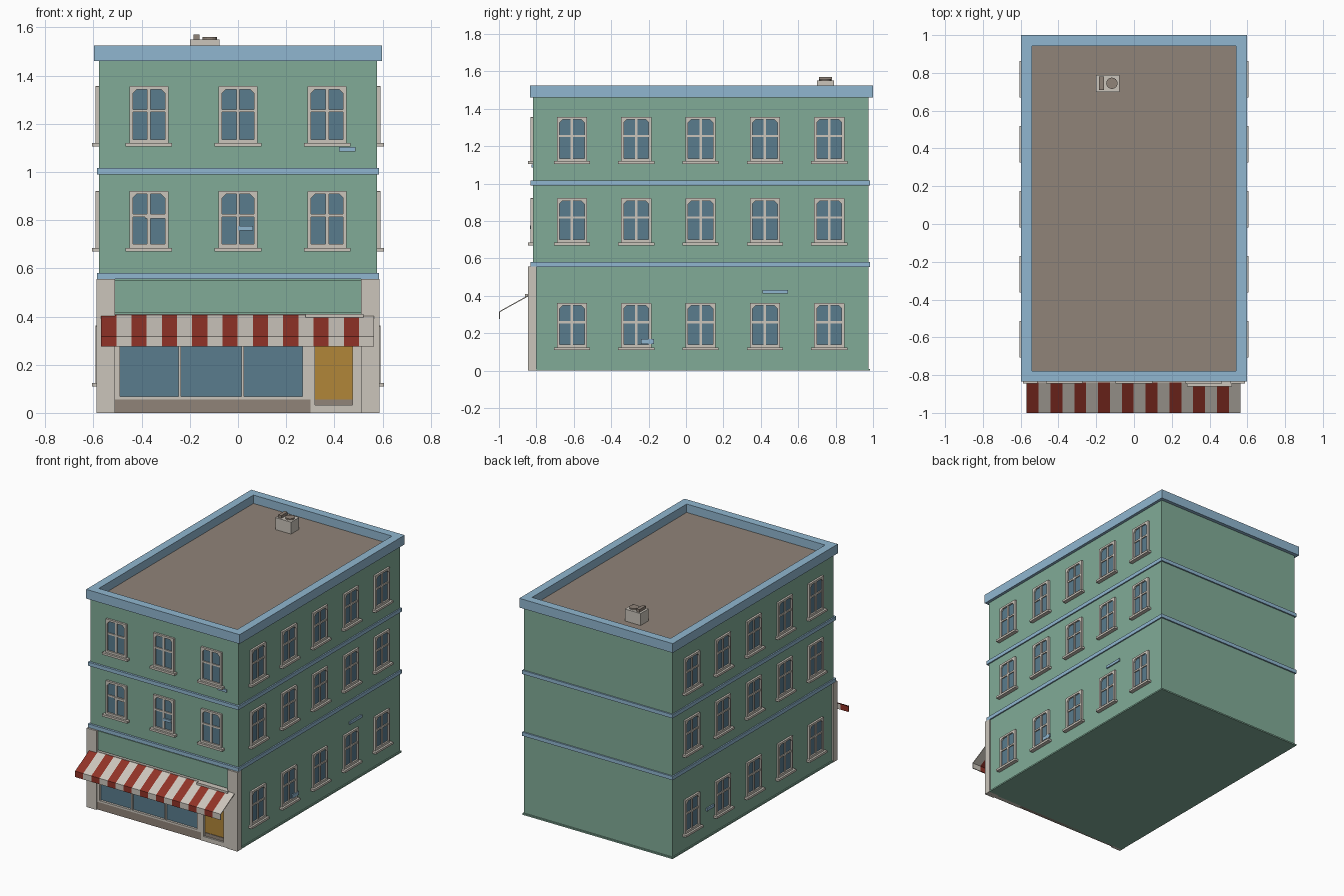
import bpy, bmesh, math
from mathutils import Matrix

if "Cube" in bpy.data.objects:
    bpy.data.objects.remove(bpy.data.objects["Cube"], do_unlink=True)


def material(name, rgb):
    m = bpy.data.materials.new(name)
    m.use_nodes = True
    m.diffuse_color = (*rgb, 1)
    m.node_tree.nodes["Principled BSDF"].inputs["Base Color"].default_value = (*rgb, 1)
    return m


GREEN = material("green wall", (0.22, 0.41, 0.31))
CREAM = material("cream trim", (0.60, 0.56, 0.50))
BLUE = material("pale blue trim", (0.28, 0.47, 0.63))
GLASS = material("blue glass", (0.10, 0.20, 0.27))
RED = material("red cloth", (0.28, 0.032, 0.02))
GOLD = material("ochre door", (0.44, 0.24, 0.04))
BROWN = material("brown roof", (0.28, 0.23, 0.19))


def make_mesh(name, bm, *mats):
    bmesh.ops.recalc_face_normals(bm, faces=bm.faces)
    me = bpy.data.meshes.new(name)
    bm.to_mesh(me)
    bm.free()
    for m in mats:
        me.materials.append(m)
    return me


def add_object(name, me):
    ob = bpy.data.objects.new(name, me)
    bpy.context.collection.objects.link(ob)
    return ob


def finish(name, bm, *mats):
    return add_object(name, make_mesh(name, bm, *mats))


def add_box(bm, x0, x1, y0, y1, z0, z1, mat=0):
    size = Matrix.Diagonal((x1 - x0, y1 - y0, z1 - z0, 1))
    mid = Matrix.Translation(((x0 + x1) / 2, (y0 + y1) / 2, (z0 + z1) / 2))
    verts = bmesh.ops.create_cube(bm, size=1, matrix=mid @ size)["verts"]
    for f in {f for v in verts for f in v.link_faces}:
        f.material_index = mat


def box(name, mat, *bounds):
    bm = bmesh.new()
    add_box(bm, *bounds)
    finish(name, bm, mat)


# Walls, plinth and floor bands
W, FRONT, BACK = 0.577, -0.817, 0.975
box("walls", GREEN, -W, W, FRONT, BACK, 0, 1.462)
box("plinth", GREEN, -0.585, 0.585, FRONT - 0.008, 0.985, 0, 0.01)
for name, z in (("lower_band", 0.555), ("upper_band", 0.99)):
    box(name, BLUE, -0.586, 0.586, -0.832, 0.985, z, z + 0.026)

# Cornice: four walls around the flat roof
bm = bmesh.new()
for x0, x1 in ((-0.597, -0.539), (0.539, 0.597)):
    add_box(bm, x0, x1, -0.835, 1.0, 1.46, 1.525)
for y0, y1 in ((-0.835, -0.777), (0.942, 1.0)):
    add_box(bm, -0.539, 0.539, y0, y1, 1.46, 1.525)
finish("cornice", bm, BLUE)
box("flat_roof", BROWN, -0.539, 0.539, -0.777, 0.942, 1.46, 1.466)

# Roof unit with slot and fan
bm = bmesh.new()
add_box(bm, -0.2, -0.077, 0.70, 0.79, 1.46, 1.55)
add_box(bm, -0.184, -0.160, 0.71, 0.78, 1.55, 1.57, 1)
fan = bmesh.ops.create_cone(bm, cap_ends=True, segments=16, radius1=0.03, radius2=0.03, depth=0.01,
                            matrix=Matrix.Translation((-0.117, 0.745, 1.555)))
for f in {f for v in fan["verts"] for f in v.link_faces}:
    f.material_index = 1
finish("roof_unit", bm, CREAM, BROWN)


# Window: frame ring with cut top corners, bars, sill and glass
def outline(half, low, high, cut):
    right = [(half, low), (half, high - cut), (half - cut, high)]
    return right + [(-x, z) for x, z in reversed(right)]


bm = bmesh.new()
outer, inner = outline(0.081, 0.012, 0.252, 0.003), outline(0.066, 0.03, 0.238, 0.016)
rings = [[bm.verts.new((x, y, z)) for x, z in pts]
         for y, pts in ((0, outer), (-0.014, outer), (-0.014, inner), (0, inner))]
for a, b in zip(rings, rings[1:]):
    for i in range(len(a)):
        j = (i + 1) % len(a)
        bm.faces.new((a[i], a[j], b[j], b[i]))
add_box(bm, -0.007, 0.007, -0.010, 0, 0.03, 0.238)
add_box(bm, -0.066, 0.066, -0.010, 0, 0.143, 0.155)
add_box(bm, -0.097, 0.097, -0.028, 0, 0, 0.015)
add_box(bm, -0.068, 0.068, -0.003, 0, 0.025, 0.24, 1)
window = make_mesh("window", bm, CREAM, GLASS)


def place_window(name, x, y, z, turn):
    ob = add_object(name, window)
    ob.location = (x, y, z)
    ob.rotation_euler.z = math.radians(turn)


for z in (0.67, 1.105):
    for x in (-0.37, 0, 0.37):
        place_window("front_window", x, FRONT, z, 0)
for z in (0.11, 0.67, 1.105):
    for i in range(5):
        y = -0.61 + i * 0.344
        place_window("left_window", W, y, z, 90)
        place_window("right_window", -W, y, z, -90)

# Corner posts and sign panel
for side, x in (("right", -0.549), ("left", 0.549)):
    box(side + "_post", CREAM, x - 0.038, x + 0.038, -0.845, -0.80, 0, 0.556)
box("sign_panel", GREEN, -0.511, 0.511, -0.828, -0.81, 0.415, 0.55)

# Shop window with three panes
bm = bmesh.new()
add_box(bm, -0.511, 0.30, -0.835, -0.81, 0, 0.055, 2)
add_box(bm, -0.505, 0.295, -0.822, -0.81, 0.055, 0.40, 1)
add_box(bm, -0.511, 0.30, -0.838, -0.81, 0.055, 0.068)
add_box(bm, -0.511, 0.30, -0.838, -0.81, 0.385, 0.41)
for x0, x1 in ((-0.511, -0.49), (-0.246, -0.236), (0.014, 0.024), (0.268, 0.30)):
    add_box(bm, x0, x1, -0.838, -0.81, 0.06, 0.40)
finish("shop_window", bm, CREAM, GLASS, BROWN)

# Door with its surround
bm = bmesh.new()
add_box(bm, 0.30, 0.32, -0.838, -0.81, 0, 0.41)
add_box(bm, 0.475, 0.511, -0.838, -0.81, 0, 0.41)
add_box(bm, 0.32, 0.475, -0.838, -0.81, 0, 0.032)
add_box(bm, 0.32, 0.475, -0.838, -0.81, 0.385, 0.41)
add_box(bm, 0.32, 0.475, -0.826, -0.81, 0.032, 0.056, 2)
add_box(bm, 0.32, 0.475, -0.822, -0.81, 0.056, 0.385, 1)
finish("door", bm, CREAM, GOLD, BROWN)
box("door_lintel", CREAM, 0.28, 0.52, -0.86, -0.82, 0.395, 0.41)

# Striped awning with a hanging front edge
bm = bmesh.new()
STRIPES = 18
profile = [(-0.835, 0.405), (-0.997, 0.315), (-0.997, 0.275)]
columns = [[bm.verts.new((-0.568 + i * 1.133 / STRIPES, y, z)) for y, z in profile]
           for i in range(STRIPES + 1)]
for i, (a, b) in enumerate(zip(columns, columns[1:])):
    for k in range(2):
        bm.faces.new((a[k], a[k + 1], b[k + 1], b[k])).material_index = i % 2
awning = finish("awning", bm, RED, CREAM)
cloth = awning.modifiers.new("cloth", "SOLIDIFY")
cloth.thickness, cloth.offset = 0.006, 0

# Small loose plates on the walls
box("front_plate_high", BLUE, 0.42, 0.487, FRONT - 0.009, FRONT, 1.085, 1.103)
box("front_plate_low", BLUE, 0, 0.062, FRONT - 0.016, FRONT - 0.008, 0.758, 0.776)
box("front_plate_pale", CREAM, -0.385, -0.30, FRONT - 0.013, FRONT - 0.005, 0.806, 0.822)
box("left_plate_high", BLUE, W, W + 0.009, 0.41, 0.545, 0.413, 0.432)
box("left_plate_low", BLUE, W + 0.006, W + 0.015, -0.24, -0.17, 0.143, 0.168)
box("right_plate", BLUE, -W - 0.009, -W, 0.52, 0.60, 0.19, 0.21)
